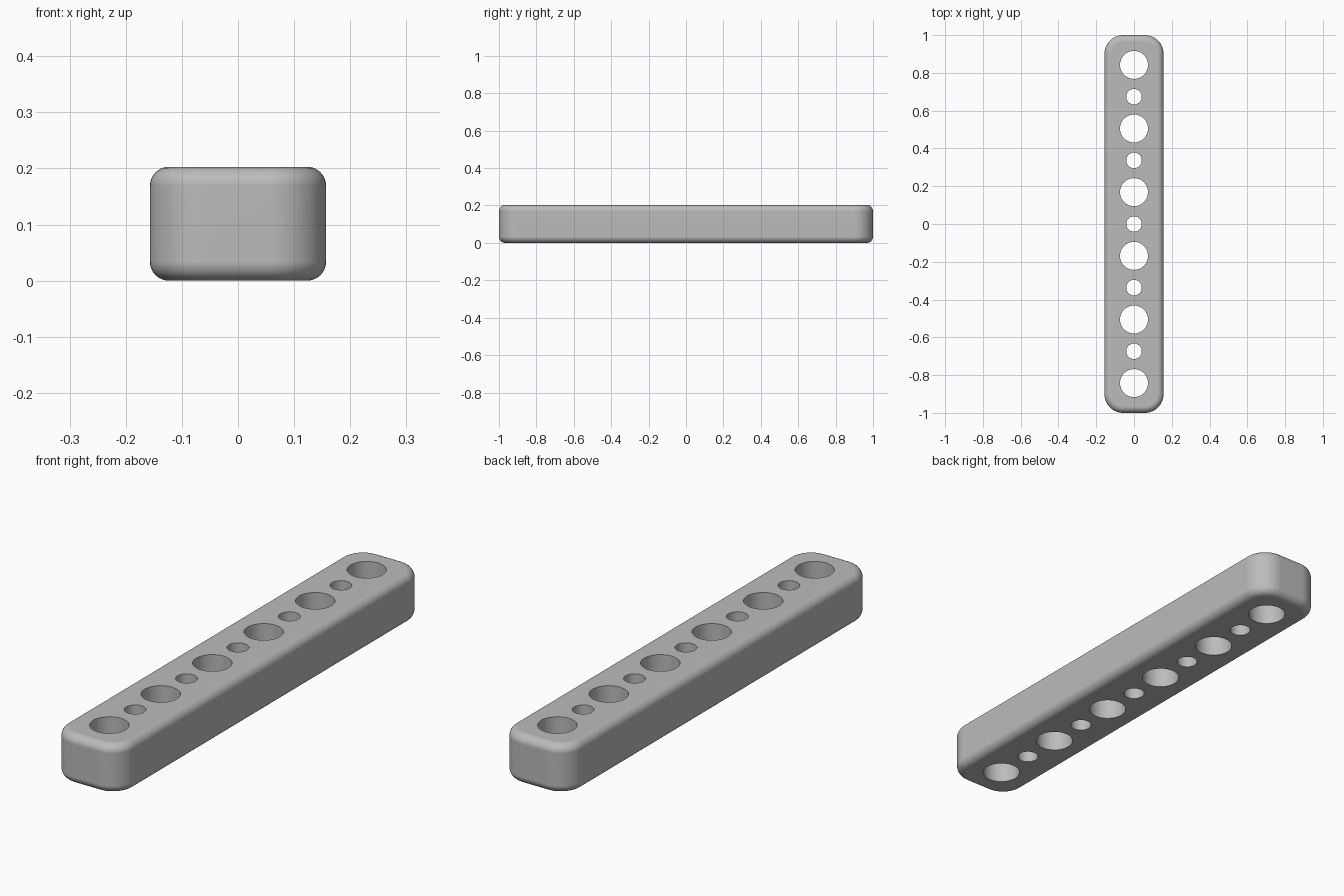
import bpy
import bmesh
from math import radians
from mathutils import Matrix

LENGTH, WIDTH, HEIGHT = 2.0, 0.314, 0.203
CORNER, FILLET = 0.1, 0.034
PITCH = 0.337
BIG_RADIUS, SMALL_RADIUS = 0.074, 0.041

if "Cube" in bpy.data.objects:
    bpy.data.objects.remove(bpy.data.objects["Cube"], do_unlink=True)


def make_object(name, bm):
    mesh = bpy.data.meshes.new(name)
    bm.to_mesh(mesh)
    bm.free()
    obj = bpy.data.objects.new(name, mesh)
    bpy.context.collection.objects.link(obj)
    return obj


def bevel(bm, edges, offset, segments):
    bmesh.ops.bevel(bm, geom=edges, offset=offset, segments=segments,
                    profile=0.5, affect='EDGES', clamp_overlap=True)


# Bar: round the four upright corners, then the top and bottom rims
bm = bmesh.new()
bmesh.ops.create_cube(bm, size=1, matrix=Matrix.Translation((0, 0, HEIGHT / 2))
                      @ Matrix.Diagonal((WIDTH, LENGTH, HEIGHT, 1)))
upright = [e for e in bm.edges if abs(e.verts[0].co.z - e.verts[1].co.z) > 0.1]
bevel(bm, upright, CORNER, 12)
rims = [e for e in bm.edges if abs(e.verts[0].co.z - e.verts[1].co.z) < 0.001]
bevel(bm, rims, FILLET, 8)
bar = make_object("bar", bm)

# Hole cutter: large and small through holes alternate along the bar
bm = bmesh.new()
for i in range(-5, 6):
    radius = BIG_RADIUS if i % 2 else SMALL_RADIUS
    bmesh.ops.create_cone(bm, cap_ends=True, segments=64, radius1=radius,
                          radius2=radius, depth=HEIGHT * 2,
                          matrix=Matrix.Translation((0, i * PITCH / 2, HEIGHT / 2)))
cutter = make_object("hole_cutter", bm)
cutter.hide_render = True

# Cut the holes and discard the cutter
bpy.ops.object.select_all(action='DESELECT')
bpy.context.view_layer.objects.active = bar
bar.select_set(True)
cut = bar.modifiers.new("holes", 'BOOLEAN')
cut.operation = 'DIFFERENCE'
cut.solver = 'EXACT'
cut.object = cutter
bpy.ops.object.modifier_apply(modifier=cut.name)
bpy.data.objects.remove(cutter, do_unlink=True)

# Smooth fillets with flat main faces
bpy.ops.object.shade_smooth_by_angle(angle=radians(35))
normals = bar.modifiers.new("flat_faces", 'WEIGHTED_NORMAL')
normals.keep_sharp = True

# Grey finish
grey = bpy.data.materials.new("plain_grey")
grey.use_nodes = True
colour = (0.5, 0.5, 0.5, 1)
grey.diffuse_color = colour
grey.node_tree.nodes["Principled BSDF"].inputs["Base Color"].default_value = colour
bar.data.materials.clear()
bar.data.materials.append(grey)
